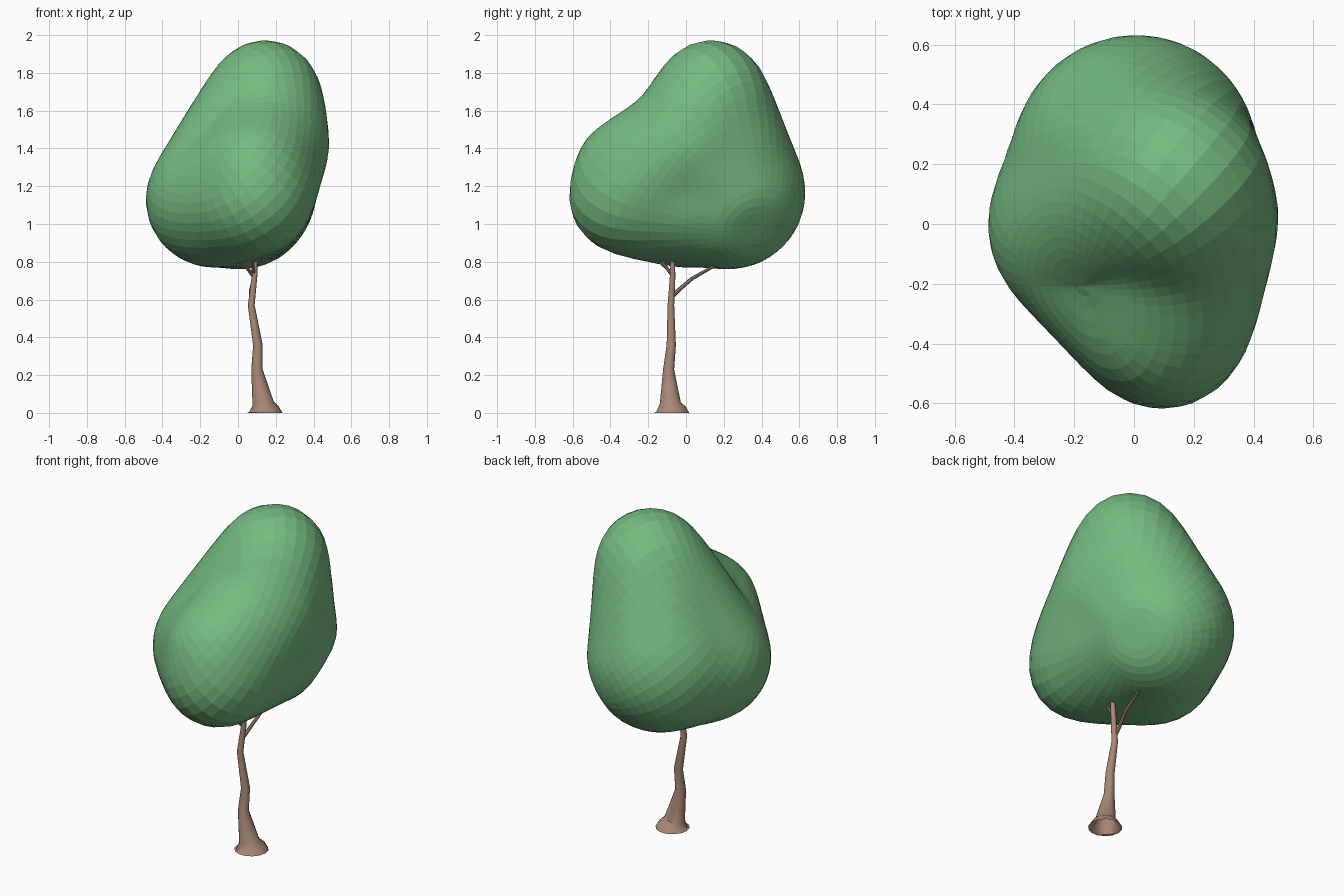
import bpy, bmesh, math
from mathutils import Vector

if "Cube" in bpy.data.objects:
    bpy.data.objects.remove(bpy.data.objects["Cube"])


def material(name, colour):
    mat = bpy.data.materials.new(name)
    mat.use_nodes = True
    mat.diffuse_color = (*colour, 1)
    mat.node_tree.nodes["Principled BSDF"].inputs["Base Color"].default_value = (*colour, 1)
    return mat


leaf_green = material("leaf green", (0.18, 0.49, 0.215))
bark_brown = material("bark brown", (0.39, 0.245, 0.175))


def add_object(name, bm, mat):
    bmesh.ops.recalc_face_normals(bm, faces=bm.faces)
    mesh = bpy.data.meshes.new(name)
    bm.to_mesh(mesh)
    bm.free()
    mesh.materials.append(mat)
    obj = bpy.data.objects.new(name, mesh)
    bpy.context.collection.objects.link(obj)
    return obj


# Canopy lobes (centre, radius), joined in pairs by tapered rounded bridges
crown = (Vector((0.15, 0.14, 1.69)), 0.30)
left_side = (Vector((-0.14, 0.00, 1.12)), 0.35)
back = (Vector((0.00, 0.225, 1.17)), 0.405)
right_side = (Vector((0.15, 0.02, 1.43)), 0.33)
front_low = (Vector((0.10, -0.335, 1.13)), 0.295)
front_high = (Vector((0.09, -0.31, 1.27)), 0.285)
bridges = [
    (crown, left_side), (crown, back), (crown, right_side),
    (right_side, back), (right_side, left_side), (right_side, front_high),
    (left_side, back), (left_side, front_low), (left_side, front_high),
    (front_low, back), (front_low, front_high), (front_low, right_side),
]
SWELL = 0.013  # makes up for the later smoothing
patch_normal = Vector((0.78, 0.36, -0.50)).normalized()
patch_depth = back[1] - 0.02


def inside(p):
    if (p - back[0]).dot(patch_normal) > patch_depth:
        return False
    for (a, ra), (b, rb) in bridges:
        ab = b - a
        t = max(0, min(1, (p - a).dot(ab) / ab.length_squared))
        if (p - a - ab * t).length < ra + (rb - ra) * t + SWELL:
            return True
    return False


# Canopy: a sphere pushed out to the lobes, its pole on the flattened round patch
core = Vector((0.04, 0.05, 1.27))
pole = back[0] + patch_normal * patch_depth - core
turn = Vector((0, 0, 1)).rotation_difference(pole)

bm = bmesh.new()
bmesh.ops.create_uvsphere(bm, u_segments=48, v_segments=34, radius=1)
for v in bm.verts:
    direction = (turn @ v.co).normalized()
    low, high = 0.0, 1.4
    for _ in range(16):
        mid = (low + high) / 2
        if inside(core + direction * mid):
            low = mid
        else:
            high = mid
    v.co = core + direction * low
for _ in range(6):
    bmesh.ops.smooth_vert(bm, verts=bm.verts, factor=0.5,
                          use_axis_x=True, use_axis_y=True, use_axis_z=True)
add_object("canopy", bm, leaf_green)


def limb(name, stations, sides):
    """Tapered tube through (x, y, z, radius) stations, level where it meets the ground."""
    bm = bmesh.new()
    points = [Vector(s[:3]) for s in stations]
    rings = []
    for i, (p, s) in enumerate(zip(points, stations)):
        axis = points[min(i + 1, len(points) - 1)] - points[max(i - 1, 0)]
        if p.z == 0:
            axis = Vector((0, 0, 1))
        tilt = Vector((0, 0, 1)).rotation_difference(axis)
        rings.append([
            bm.verts.new(p + tilt @ Vector((math.cos(a), math.sin(a), 0)) * s[3])
            for a in (math.tau * k / sides for k in range(sides))
        ])
    for low, up in zip(rings, rings[1:]):
        for k in range(sides):
            n = (k + 1) % sides
            bm.faces.new((low[k], low[n], up[n], up[k]))
    bm.faces.new(rings[-1])
    obj = add_object(name, bm, bark_brown)
    obj.data.shade_smooth()
    obj.data.set_sharp_from_angle(angle=math.radians(35))


# Trunk with a flared root collar
limb("trunk", [
    (0.142, -0.075, 0, 0.094),
    (0.138, -0.078, 0.02, 0.079),
    (0.133, -0.083, 0.05, 0.057),
    (0.100, -0.092, 0.23, 0.030),
    (0.105, -0.078, 0.36, 0.025),
    (0.070, -0.080, 0.57, 0.018),
    (0.087, -0.071, 0.72, 0.015),
    (0.097, -0.070, 0.90, 0.010),
], 14)

# Branches reaching into the canopy
limb("back_branch", [
    (0.070, -0.077, 0.61, 0.011),
    (0.068, -0.045, 0.645, 0.011),
    (0.085, 0.030, 0.71, 0.010),
    (0.095, 0.180, 0.795, 0.007),
    (0.100, 0.230, 0.84, 0.004),
], 8)
limb("front_branch", [
    (0.085, -0.065, 0.72, 0.011),
    (0.050, -0.100, 0.765, 0.009),
    (0.000, -0.155, 0.81, 0.007),
    (-0.020, -0.170, 0.85, 0.004),
], 8)
limb("front_twig", [
    (0.080, -0.085, 0.745, 0.009),
    (0.080, -0.120, 0.79, 0.008),
    (0.085, -0.170, 0.87, 0.004),
], 8)
